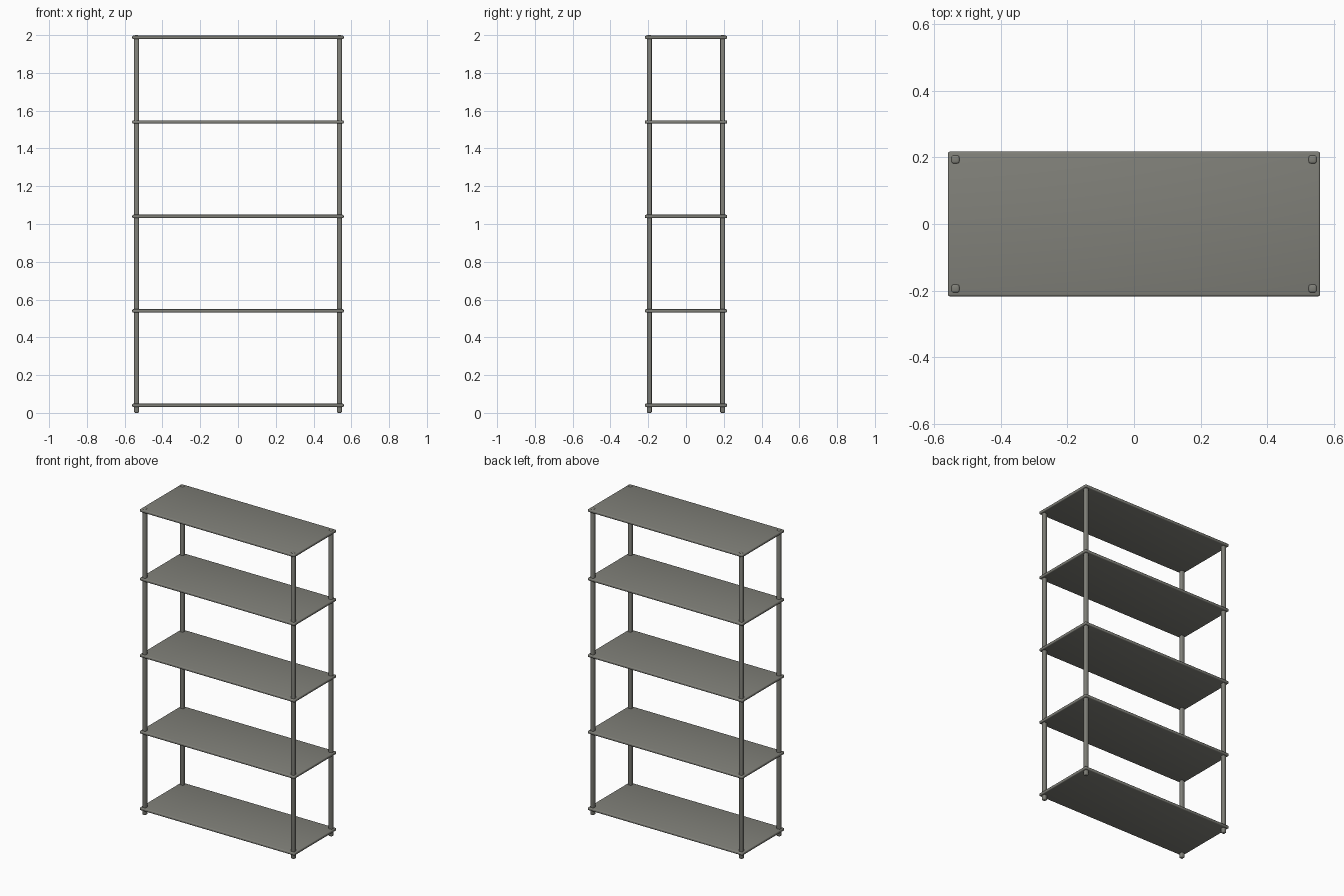
import bpy

if "Cube" in bpy.data.objects:
    bpy.data.objects.remove(bpy.data.objects["Cube"])

# single flat colour
grey = bpy.data.materials.new("warm grey metal")
grey.diffuse_color = (0.215, 0.215, 0.19, 1.0)
grey.use_nodes = True
grey.node_tree.nodes["Principled BSDF"].inputs["Base Color"].default_value = grey.diffuse_color


def rounded_box(name, size, location, bevel):
    bpy.ops.mesh.primitive_cube_add(size=1, location=location)
    ob = bpy.context.object
    ob.name = name
    ob.scale = size
    bpy.ops.object.transform_apply(location=False, rotation=False, scale=True)
    ob.data.materials.append(grey)
    mod = ob.modifiers.new("soft edges", 'BEVEL')
    mod.width = bevel
    mod.segments = 3
    bpy.ops.object.modifier_apply(modifier=mod.name)
    bpy.ops.object.shade_smooth_by_angle()
    return ob


# five shelf boards
for i, z in enumerate((0.04, 0.54, 1.04, 1.54, 1.988)):
    rounded_box(f"shelf_{i + 1}", (1.12, 0.435, 0.018), (0, 0, z), 0.006)

# four corner posts, tips just above the top shelf
for side, sx in (("left", -1), ("right", 1)):
    for face, sy in (("front", -1), ("back", 1)):
        rounded_box(f"{face}_{side}_post", (0.026, 0.026, 2.0),
                    (sx * 0.537, sy * 0.194, 1.0), 0.007)
